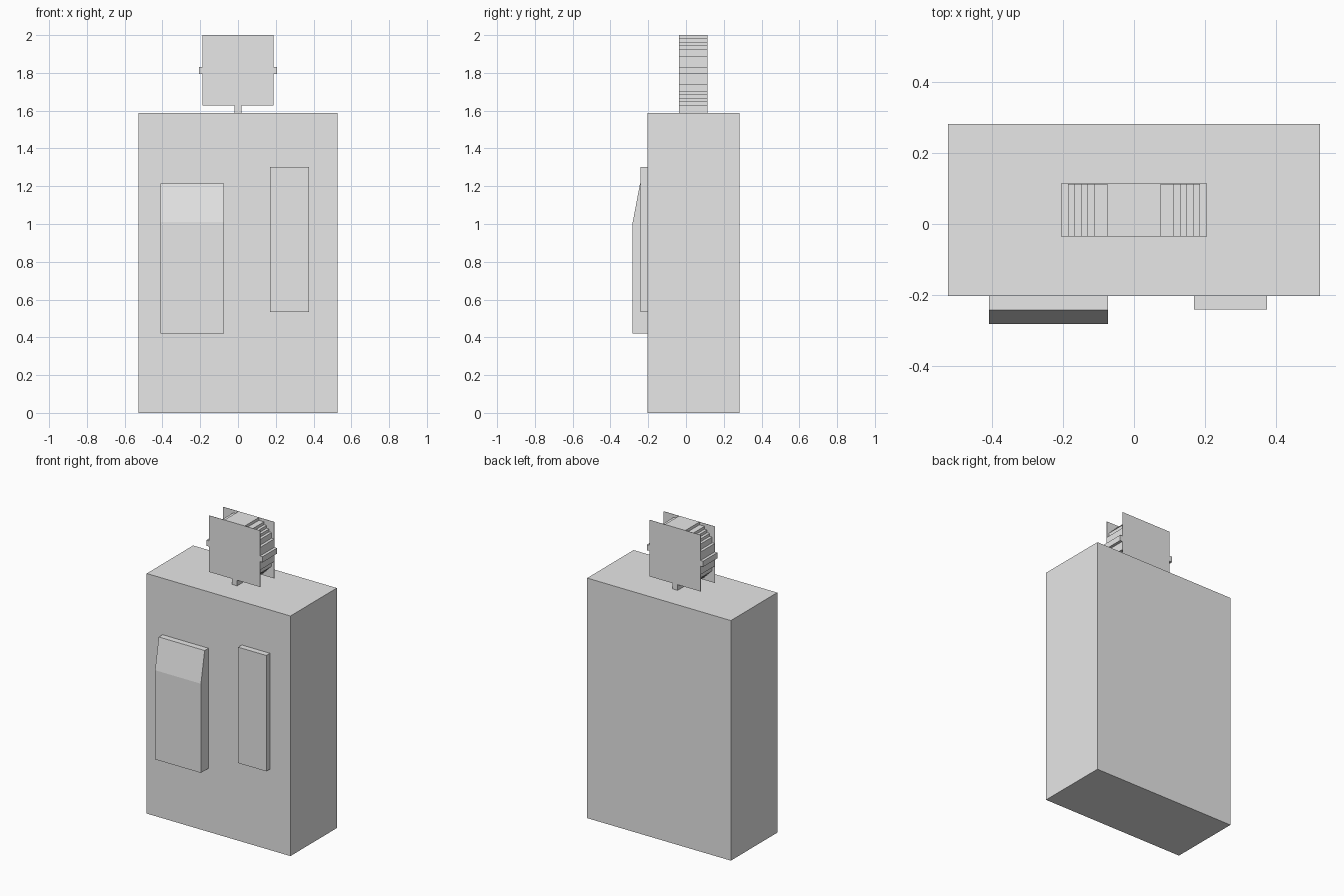
import bpy, bmesh
from mathutils import Vector

cube = bpy.data.objects.get("Cube")
if cube:
    bpy.data.objects.remove(cube, do_unlink=True)

grey = bpy.data.materials.new("plain_grey")
grey.use_nodes = True
grey.diffuse_color = (0.8, 0.8, 0.8, 1)
grey.node_tree.nodes["Principled BSDF"].inputs["Base Color"].default_value = (0.8, 0.8, 0.8, 1)


def extrude(name, outline, offset):
    """Solid made by sweeping a closed 3D outline along an offset."""
    bm = bmesh.new()
    face = bm.faces.new([bm.verts.new(p) for p in outline])
    swept = bmesh.ops.extrude_face_region(bm, geom=[face])["geom"]
    verts = [v for v in swept if isinstance(v, bmesh.types.BMVert)]
    bmesh.ops.translate(bm, verts=verts, vec=Vector(offset))
    if len(bm.faces) == len(outline) + 1:
        bm.faces.new([v for v in bm.verts if v not in verts])
    bmesh.ops.recalc_face_normals(bm, faces=bm.faces[:])
    mesh = bpy.data.meshes.new(name)
    bm.to_mesh(mesh)
    bm.free()
    mesh.materials.append(grey)
    obj = bpy.data.objects.new(name, mesh)
    bpy.context.collection.objects.link(obj)
    return obj


def box(name, x, y, z):
    outline = [(x[0], y[0], z[0]), (x[1], y[0], z[0]), (x[1], y[0], z[1]), (x[0], y[0], z[1])]
    return extrude(name, outline, (0, y[1] - y[0], 0))


U = 2 / 107                 # grid step of the stepped parts
FRONT, BACK = -0.203, 0.282
TOP = 85 * U

# Main case
box("body", (-0.526, 0.526), (FRONT, BACK), (0, TOP))

# Raised front panels, one with a sloping upper part
slope = [(FRONT, 0.42), (-0.282, 0.42), (-0.282, 1.01), (-0.243, 1.215), (FRONT, 1.215)]
extrude("sloped_panel", [(-0.41, y, z) for y, z in slope], (0.336, 0, 0))
box("flat_panel", (0.17, 0.376), (-0.241, FRONT), (0.535, 1.302))

# Stepped wheel: one quarter of the staircase, mirrored to all four
CENTRE = 97 * U
WHEEL_Y = (-0.036, 0.114)
quarter = [(10, 4), (9, 4), (9, 6), (8, 6), (8, 7), (7, 7), (7, 8), (6, 8), (6, 9), (4, 9), (4, 10)]
half = quarter + [(-x, z) for x, z in reversed(quarter)]
ring = half + [(-x, -z) for x, z in half]
extrude("wheel", [(x * U, WHEEL_Y[0] + 0.001, CENTRE + z * U) for x, z in ring],
        (0, WHEEL_Y[1] - WHEEL_Y[0] - 0.002, 0))

# Thin square plates on both ends of the wheel
for name, y in (("front_plate", WHEEL_Y[0]), ("back_plate", WHEEL_Y[1] - 0.002)):
    box(name, (-10 * U, 10 * U), (y, y + 0.002), (CENTRE - 10 * U, 2))

# Side pegs and the stem that joins the wheel to the case
for name, side in (("left_peg", 1), ("right_peg", -1)):
    box(name, sorted((side * 10 * U, side * 11 * U)), WHEEL_Y, (CENTRE - U, CENTRE + U))
box("stem", (-U, U), WHEEL_Y, (TOP, CENTRE - 10 * U))
